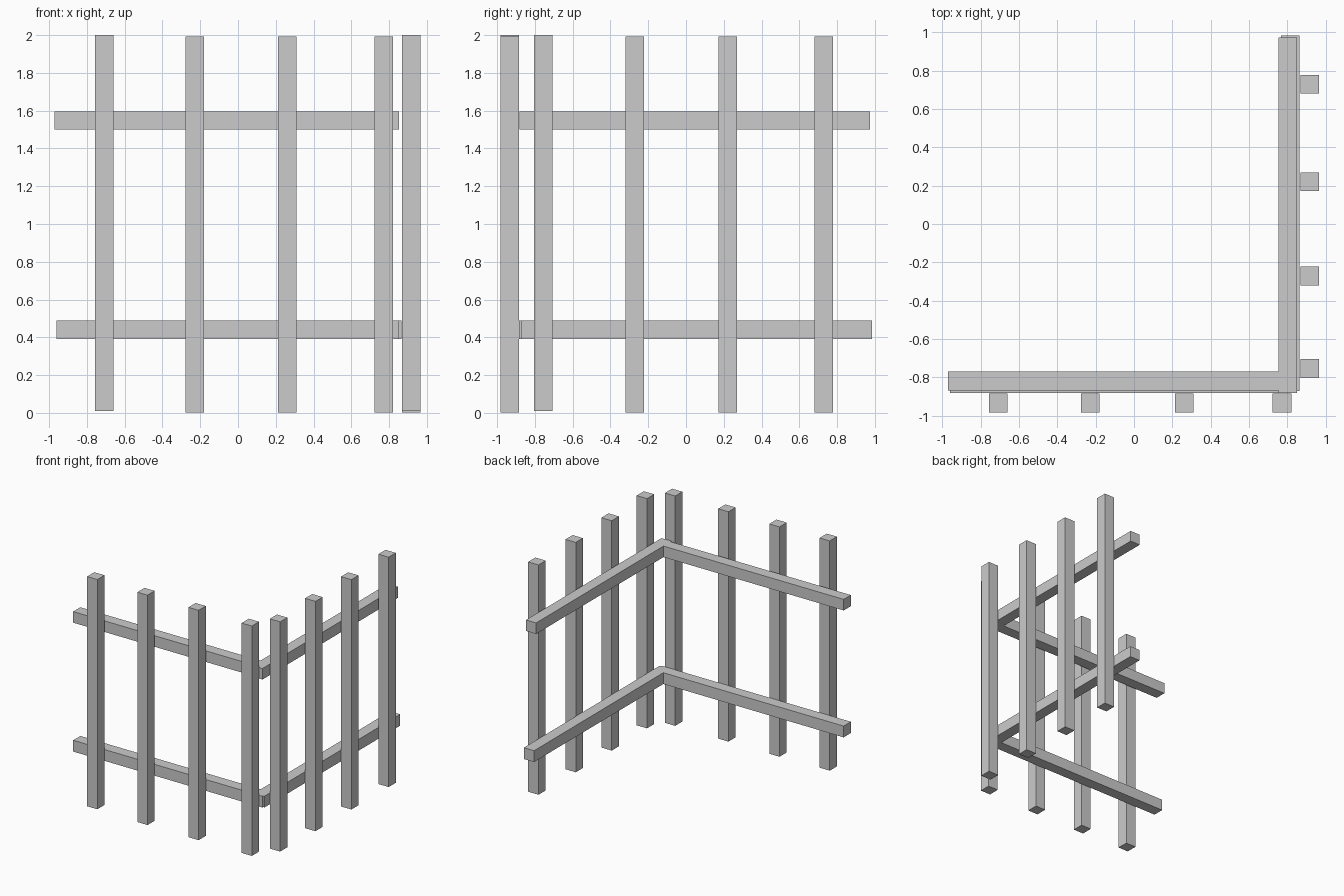
import bpy

if "Cube" in bpy.data.objects:
    bpy.data.objects.remove(bpy.data.objects["Cube"])


def box(name, x, y, z):
    """Box spanning the given (min, max) ranges."""
    bpy.ops.mesh.primitive_cube_add(size=1, location=[sum(r) / 2 for r in (x, y, z)])
    ob = bpy.context.object
    ob.name = name
    ob.scale = [r[1] - r[0] for r in (x, y, z)]
    bpy.ops.object.transform_apply(location=False, rotation=False, scale=True)
    return ob


HALF = 0.049  # half the timber thickness

# Front row of posts: (x centre, bottom, top)
for i, (c, lo, hi) in enumerate([(-0.709, 0.01, 2.0), (-0.228, 0.002, 1.993),
                                 (0.262, 0.002, 1.993), (0.772, 0.002, 1.993)]):
    box(f"front_post_{i + 1}", (c - HALF, c + HALF), (-0.983, -0.885), (lo, hi))

# Right row of posts: (y centre, bottom, top)
for i, (c, lo, hi) in enumerate([(-0.755, 0.01, 2.0), (-0.272, 0.002, 1.993),
                                 (0.220, 0.002, 1.993), (0.730, 0.002, 1.993)]):
    box(f"side_post_{i + 1}", (0.868, 0.967), (c - HALF, c + HALF), (lo, hi))

# Upper rails
box("upper_front_rail", (-0.972, 0.85), (-0.868, -0.77), (1.499, 1.595))
box("upper_side_rail", (0.755, 0.852), (-0.882, 0.973), (1.499, 1.595))

# Lower rails, slightly offset outward
box("lower_front_rail", (-0.961, 0.852), (-0.883, -0.785), (0.391, 0.489))
box("lower_side_rail", (0.767, 0.865), (-0.872, 0.984), (0.391, 0.489))
